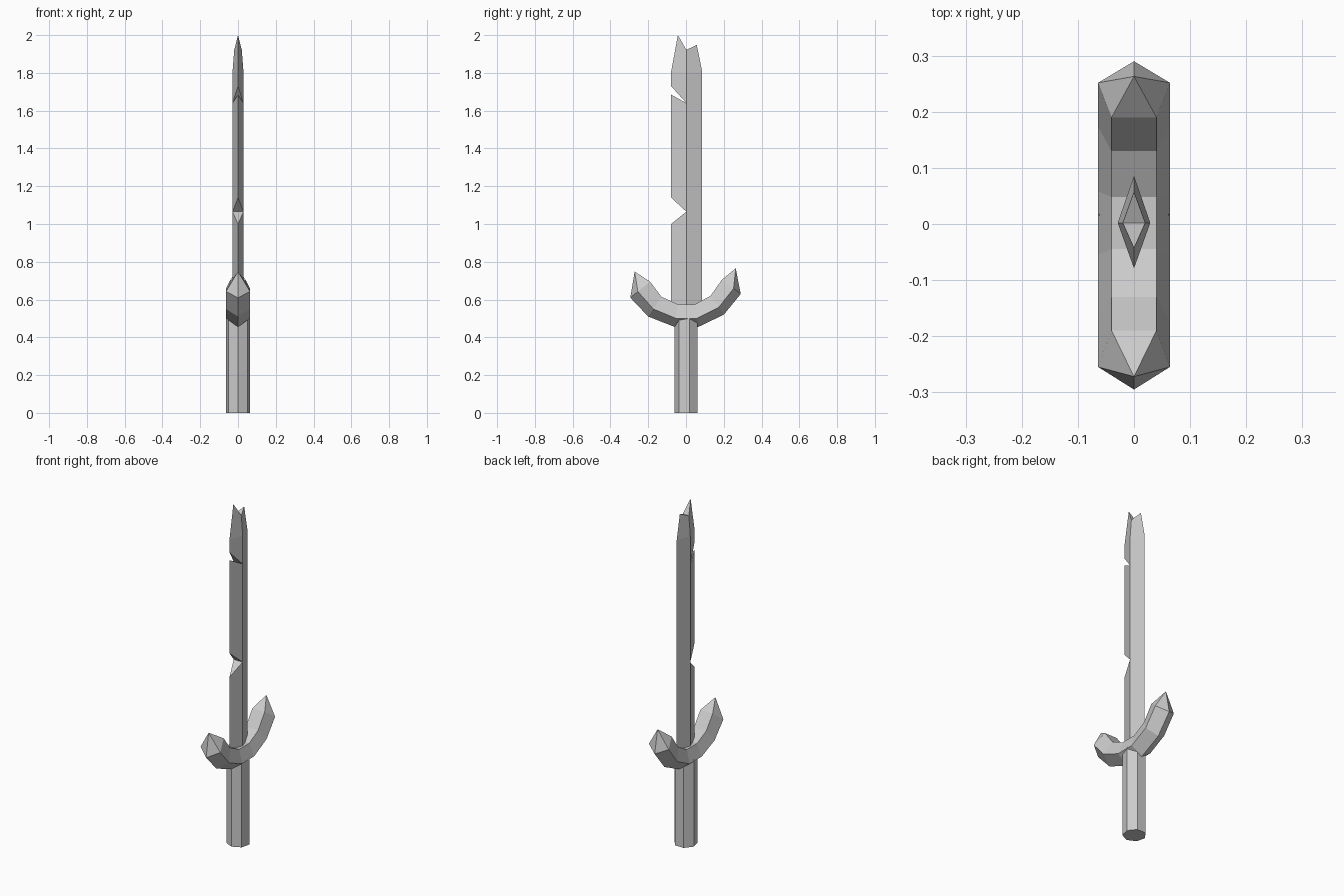
import bpy, bmesh, math

if "Cube" in bpy.data.objects:
    bpy.data.objects.remove(bpy.data.objects["Cube"])


def make_object(name, faces):
    """Build a flat-shaded mesh from polygons given as point lists."""
    bm = bmesh.new()
    for pts in faces:
        bm.faces.new([bm.verts.new(p) for p in pts])
    bmesh.ops.remove_doubles(bm, verts=bm.verts, dist=1e-5)
    bmesh.ops.recalc_face_normals(bm, faces=bm.faces)
    me = bpy.data.meshes.new(name)
    bm.to_mesh(me)
    bm.free()
    ob = bpy.data.objects.new(name, me)
    bpy.context.collection.objects.link(ob)
    return ob


# Handle: seven-sided grip with one corner facing the front
bpy.ops.mesh.primitive_cylinder_add(vertices=7, radius=0.064, depth=0.51,
                                    location=(0, 0.003, 0.255),
                                    rotation=(0, 0, math.pi))
bpy.context.object.name = "handle"

# Guard: pentagon section swept along a curve, (bottom y, z, top y, z) per ring
rings = [(-0.295, 0.61, -0.19, 0.695), (-0.2, 0.51, -0.13, 0.615),
         (-0.06, 0.455, -0.045, 0.575), (0.065, 0.455, 0.048, 0.575),
         (0.2, 0.52, 0.13, 0.62), (0.29, 0.63, 0.19, 0.705)]


def pentagon(by, bz, ty, tz):
    f = 0.383
    sy, sz = by + (ty - by) * f, bz + (tz - bz) * f
    return [(0, by, bz), (0.064, sy, sz), (0.04, ty, tz),
            (-0.04, ty, tz), (-0.064, sy, sz)]


loops = [pentagon(*r) for r in rings]
guard = []
for a, b in zip(loops, loops[1:]):
    guard += [[a[i], a[(i + 1) % 5], b[(i + 1) % 5], b[i]] for i in range(5)]
# Pointed ends
for loop, tip in ((loops[0], (0, -0.272, 0.748)), (loops[-1], (0, 0.263, 0.765))):
    guard += [[loop[i], loop[(i + 1) % 5], tip] for i in range(5)]
make_object("guard", guard)

# Blade: diamond section with notches on the front edge and a broken point
BASE, NOTCH_A, NOTCH_B, SHOULDER, VALLEY = 0.53, 1.065, 1.64, 1.805, 1.922
FRONT, BACK = -0.079, 0.086
tip_front, tip_back = (0, -0.043, 2.0), (0, 0.057, 1.948)


def ridge(z, side):
    return (side * (0.02 if z == VALLEY else 0.029), 0.002, z)


def edge(y, *zs):
    return [(0, y, z) for z in zs]


blade = []
for s in (1, -1):
    def spine(*zs):
        return [ridge(z, s) for z in zs]
    blade += [
        edge(FRONT, BASE, 1.0) + spine(NOTCH_A, BASE),
        edge(FRONT, 1.14, 1.685) + spine(NOTCH_B, NOTCH_A),
        edge(FRONT, 1.73, SHOULDER) + spine(SHOULDER, NOTCH_B),
        edge(FRONT, SHOULDER) + [tip_front] + spine(VALLEY, SHOULDER),
        edge(BACK, BASE, SHOULDER) + spine(SHOULDER, NOTCH_B, NOTCH_A, BASE),
        edge(BACK, SHOULDER) + [tip_back] + spine(VALLEY, SHOULDER),
    ]
# Notch walls, broken top and hidden base
for point, z in [((0, FRONT, 1.0), NOTCH_A), ((0, FRONT, 1.14), NOTCH_A),
                 ((0, FRONT, 1.685), NOTCH_B), ((0, FRONT, 1.73), NOTCH_B),
                 (tip_front, VALLEY), (tip_back, VALLEY),
                 ((0, FRONT, BASE), BASE), ((0, BACK, BASE), BASE)]:
    blade.append([point, ridge(z, 1), ridge(z, -1)])
make_object("blade", blade)
